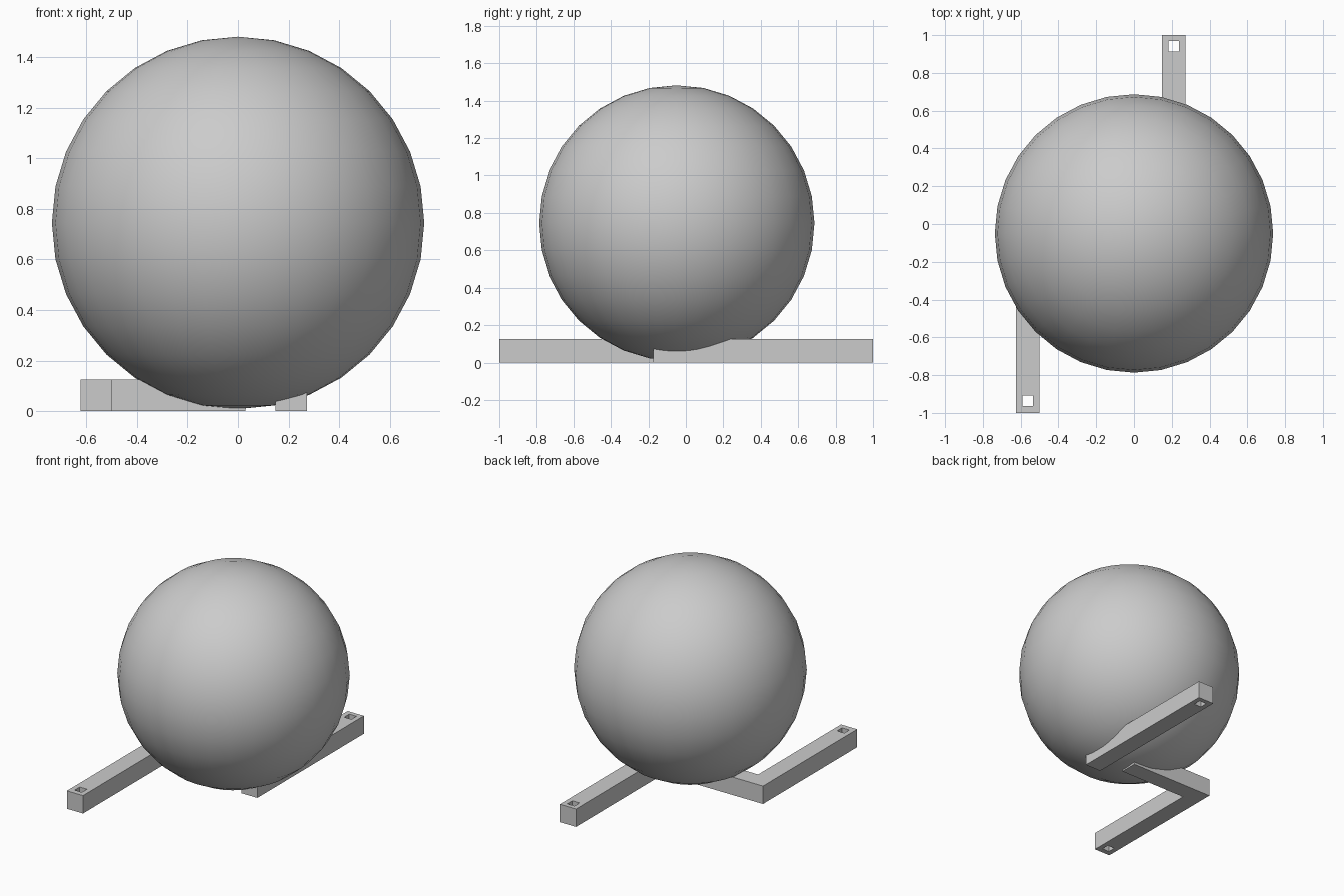
import bpy
import math

if "Cube" in bpy.data.objects:
    bpy.data.objects.remove(bpy.data.objects["Cube"], do_unlink=True)

# One plain grey for everything
grey = bpy.data.materials.new("plain_grey")
grey.use_nodes = True
colour = (0.6, 0.6, 0.6, 1)
grey.diffuse_color = colour
grey.node_tree.nodes["Principled BSDF"].inputs["Base Color"].default_value = colour

THICK = 0.125   # bar width and height
HOLE = 0.056    # side of the square pin hole


def rail(name, outline, hole_centre):
    """Flat bar: a filled 2D outline with a square hole, extruded upward."""
    cx, cy = hole_centre
    h = HOLE / 2
    hole = [(cx - h, cy - h), (cx - h, cy + h), (cx + h, cy + h), (cx + h, cy - h)]
    curve = bpy.data.curves.new(name, "CURVE")
    curve.dimensions = "2D"
    curve.fill_mode = "BOTH"
    curve.extrude = THICK / 2
    for points in (outline, hole):
        spline = curve.splines.new("POLY")
        spline.points.add(len(points) - 1)
        for point, (x, y) in zip(spline.points, points):
            point.co = (x, y, 0, 1)
        spline.use_cyclic_u = True
    obj = bpy.data.objects.new(name, curve)
    obj.location.z = THICK / 2
    bpy.context.collection.objects.link(obj)
    bpy.ops.object.select_all(action="DESELECT")
    obj.select_set(True)
    bpy.context.view_layer.objects.active = obj
    bpy.ops.object.convert(target="MESH")
    obj = bpy.context.object
    obj.name = name
    obj.data.materials.clear()
    obj.data.materials.append(grey)
    obj.data.polygons.foreach_set("use_smooth", [False] * len(obj.data.polygons))


# Ball resting in the rails
bpy.ops.mesh.primitive_uv_sphere_add(segments=32, ring_count=16, radius=0.737,
                                     location=(0, -0.05, 0.745))
ball = bpy.context.object
ball.name = "ball"
ball.data.materials.append(grey)
bpy.ops.object.shade_smooth_by_angle(angle=math.radians(30))

# Straight rail running to the back
left, right = 0.148, 0.148 + THICK
rail("back_rail",
     [(left, -0.175), (right, -0.175), (right, 1), (left, 1)],
     ((left + right) / 2, 0.94))

# L-shaped rail: front arm plus a cross arm under the ball
left, right, back = -0.624, -0.624 + THICK, 0.04
rail("front_angled_rail",
     [(left, -1), (right, -1), (right, back - THICK), (0.03, back - THICK),
      (0.03, back), (left, back)],
     ((left + right) / 2, -0.935))
